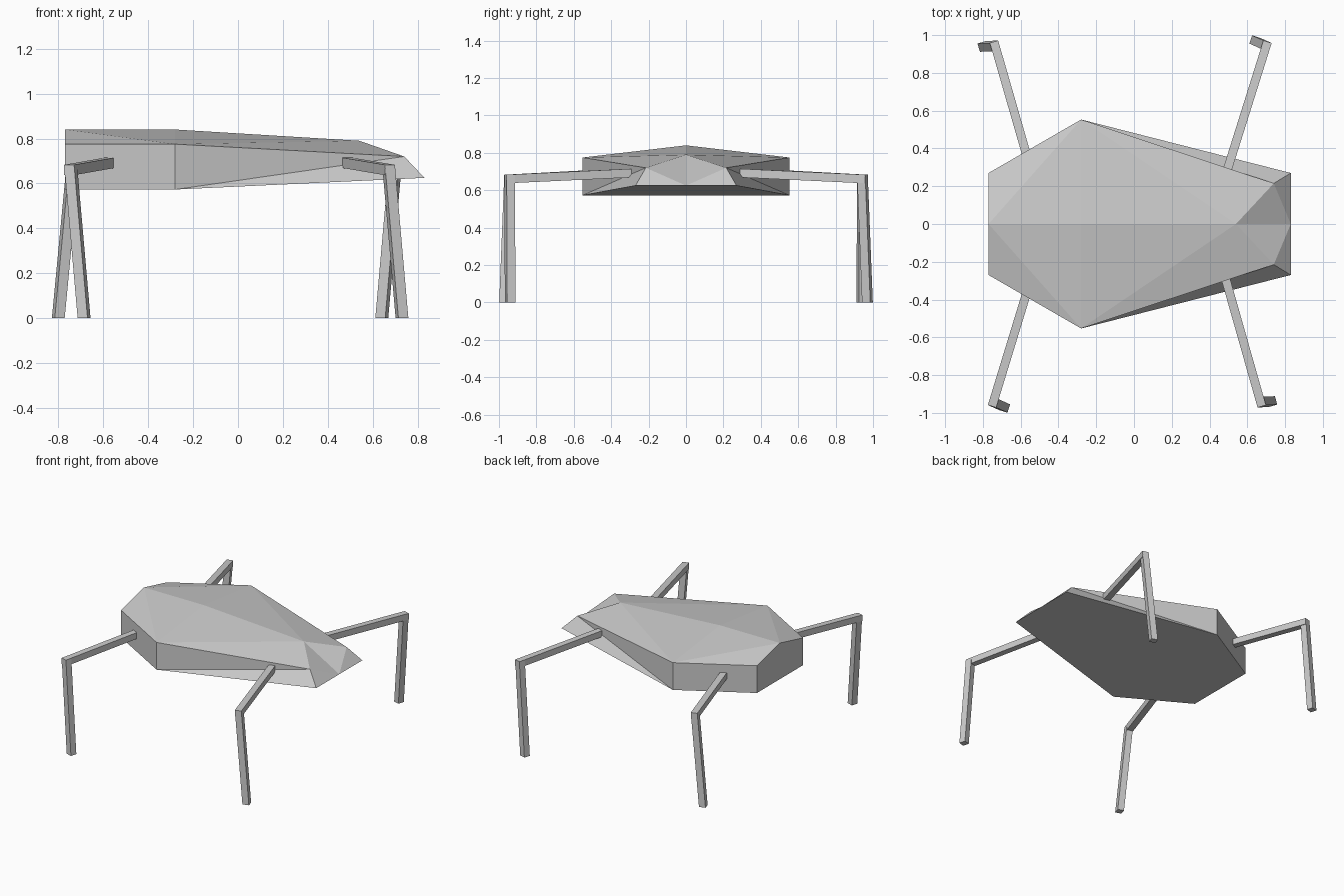
import bpy
from mathutils import Vector

if "Cube" in bpy.data.objects:
    bpy.data.objects.remove(bpy.data.objects["Cube"])

grey = bpy.data.materials.new("plain grey")
grey.diffuse_color = (0.6, 0.6, 0.6, 1)
grey.use_nodes = True
grey.node_tree.nodes["Principled BSDF"].inputs["Base Color"].default_value = grey.diffuse_color


def make(name, verts, faces):
    mesh = bpy.data.meshes.new(name)
    mesh.from_pydata(verts, [], faces)
    mesh.materials.append(grey)
    obj = bpy.data.objects.new(name, mesh)
    bpy.context.collection.objects.link(obj)
    return obj


# Body: half a faceted hull, mirrored across the ridge line
hull = [
    (-0.77, 0, 0.84), (-0.28, 0, 0.84), (0.54, 0, 0.79), (0.83, 0, 0.625),   # ridge to nose
    (-0.77, 0.27, 0.775), (-0.28, 0.553, 0.775), (0.74, 0.215, 0.72),        # upper rim
    (-0.77, 0.27, 0.573), (-0.28, 0.553, 0.573), (0.83, 0.27, 0.625),        # lower rim
    (-0.77, 0, 0.573), (-0.28, 0, 0.573),                                    # belly line
]
faces = [
    (0, 5, 4), (0, 1, 5), (1, 2, 5), (2, 6, 5),      # back
    (2, 3, 6), (3, 9, 6),                            # notched nose
    (4, 5, 8, 7), (5, 6, 8), (6, 9, 8),              # side
    (0, 4, 7, 10),                                   # rear end
    (10, 7, 8, 11), (11, 8, 9, 3),                   # belly
]
body = make("body", hull, [f[::-1] for f in faces])
mirror = body.modifiers.new("mirror", 'MIRROR')
mirror.use_axis = (False, True, False)
mirror.use_clip = True


def beam(name, a, b, u, v):
    """Square bar from a to b with section half-axes u and v."""
    ring = [u + v, v - u, -u - v, u - v]
    verts = [p + r for p in (a, b) for r in ring]
    sides = [(i, (i + 1) % 4, (i + 1) % 4 + 4, i + 4) for i in range(4)]
    quads = [(3, 2, 1, 0), (4, 5, 6, 7)] + sides
    if u.cross(v).dot(b - a) < 0:
        quads = [q[::-1] for q in quads]
    make(name, verts, quads)


# Legs: hip, knee and foot positions in plan
legs = {
    "rear_left": ((-0.57, 0.37), (-0.735, 0.943), (-0.80, 0.94)),
    "rear_right": ((-0.57, -0.37), (-0.745, -0.943), (-0.685, -0.97)),
    "front_left": ((0.495, 0.29), (0.70, 0.943), (0.64, 0.97)),
    "front_right": ((0.485, -0.29), (0.67, -0.943), (0.73, -0.94)),
}
half = 0.023
for name, (hip, knee, foot) in legs.items():
    h, k, f = Vector((*hip, 0.692)), Vector((*knee, 0.66)), Vector((*foot, 0))
    out = Vector((k.x - h.x, k.y - h.y, 0)).normalized()
    side = Vector((-out.y, out.x, 0))
    up = Vector((0, 0, 1))
    beam(name + "_upper_leg", h, k + out * half, side * half, up * half)
    beam(name + "_lower_leg", k + up * half, f, side * half, out * half)
